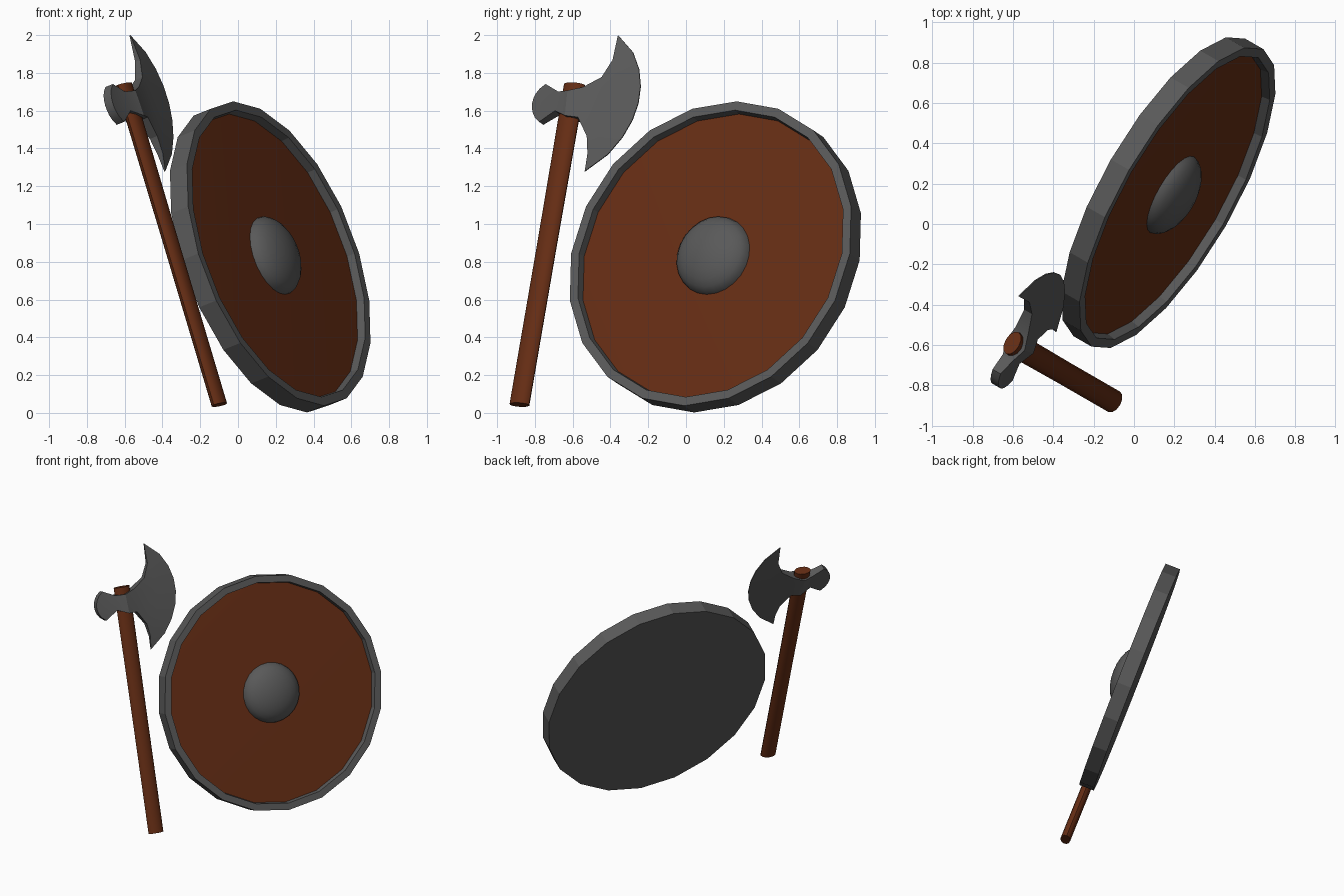
import bpy, bmesh
from math import sin, cos, pi, radians
from mathutils import Matrix, Vector

if "Cube" in bpy.data.objects:
    bpy.data.objects.remove(bpy.data.objects["Cube"])

# Common leaning frame: u sideways, v along the handle, w out of the shield front
s, c = sin(radians(19)), cos(radians(19))
U = Vector((0.5, 0.866, 0))
V = Vector((-0.866 * s, 0.5 * s, c))
W = U.cross(V)
FRAME = Matrix((U, V, W)).transposed().to_4x4()


def material(name, color):
    m = bpy.data.materials.new(name)
    m.diffuse_color = color
    m.use_nodes = True
    m.node_tree.nodes["Principled BSDF"].inputs["Base Color"].default_value = m.diffuse_color
    return m


wood = material("wood", (0.13, 0.026, 0.007, 1))
iron = material("iron", (0.1, 0.1, 0.1, 1))


def finish(name, verts, faces, mat, angle=30):
    mesh = bpy.data.meshes.new(name)
    mesh.from_pydata([FRAME @ Vector(v) for v in verts], [], faces)
    bm = bmesh.new()
    bm.from_mesh(mesh)
    bmesh.ops.remove_doubles(bm, verts=bm.verts, dist=1e-5)
    bmesh.ops.recalc_face_normals(bm, faces=bm.faces)
    bm.to_mesh(mesh)
    bm.free()
    mesh.materials.append(mat)
    ob = bpy.data.objects.new(name, mesh)
    bpy.context.collection.objects.link(ob)
    bpy.ops.object.select_all(action='DESELECT')
    ob.select_set(True)
    bpy.context.view_layer.objects.active = ob
    bpy.ops.object.shade_smooth_by_angle(angle=radians(angle))
    return ob


def lathe(name, profile, n, mat, angle=30, cu=0.22, cv=0.758):
    """Spin (radius, w) points about the shield axis; a zero radius closes the end."""
    verts, faces = [], []
    for r, w in profile:
        verts += [(cu + r * cos(2 * pi * i / n), cv + r * sin(2 * pi * i / n), w)
                  for i in range(n)]
    for k in range(len(profile) - 1):
        a, b = k * n, (k + 1) * n
        for i in range(n):
            j = (i + 1) % n
            if profile[k][0] == 0:
                faces.append((a, b + i, b + j))
            elif profile[k + 1][0] == 0:
                faces.append((a + i, a + j, b))
            else:
                faces.append((a + i, a + j, b + j, b + i))
    return finish(name, verts, faces, mat, angle)


# Shield: iron back and rim, wooden face, domed boss
lathe("shield_rim", [(0, 0.28), (0.852, 0.28), (0.852, 0.39), (0.803, 0.39),
                     (0.795, 0.335)], 20, iron, 15)
lathe("shield_face", [(0.8, 0.345), (0, 0.36)], 20, wood)
lathe("shield_boss", [(0.22 * cos(a), 0.345 + 0.115 * sin(a))
                      for a in [pi / 12 * k for k in range(6)]] + [(0, 0.46)],
      24, iron, 40)

# Handle: oval rod
N = 12
verts, faces = [], []
for v, g in ((-0.075, 0.97), (0.8, 0.97), (1.717, 1.03)):
    verts += [(-0.813 + 0.06 * g * cos(2 * pi * i / N), v,
               0.35 + 0.037 * g * sin(2 * pi * i / N)) for i in range(N)]
for k in (0, N):
    faces += [(k + i, k + (i + 1) % N, k + N + (i + 1) % N, k + N + i) for i in range(N)]
faces += [tuple(range(N)), tuple(range(2 * N, 3 * N))]
finish("axe_handle", verts, faces, wood, 40)

# Axe head: columns from poll to edge (top u, top v, bottom u, bottom v, bulge, half thickness)
COLUMNS = [
    (-0.975, 1.712, -0.975, 1.50, -0.062, 0.024),
    (-0.885, 1.667, -0.885, 1.56, 0.0, 0.032),
    (-0.815, 1.665, -0.805, 1.525, 0.0, 0.056),
    (-0.735, 1.69, -0.735, 1.522, 0.0, 0.038),
    (-0.64, 1.751, -0.669, 1.421, 0.02, 0.024),
    (-0.596, 1.85, -0.651, 1.326, 0.07, 0.016),
    (-0.597, 1.993, -0.657, 1.231, 0.225, 0.003),
]
ROWS = 8
verts, faces = [], []
for tu, tv, bu, bv, bulge, half in COLUMNS:
    for side in (1, -1):
        for k in range(ROWS + 1):
            t = k / ROWS
            verts.append((tu + (bu - tu) * t + bulge * (4 * t * (1 - t)) ** 0.8,
                          tv + (bv - tv) * t, 0.352 + side * half))
M = ROWS + 1
# Each column is a closed loop: front points down, back points up
loop = list(range(M)) + list(range(2 * M - 1, M - 1, -1))
L = len(loop)
for col in range(len(COLUMNS) - 1):
    a, b = col * L, (col + 1) * L
    for i in range(L):
        p, q = loop[i], loop[(i + 1) % L]
        faces.append((a + p, a + q, b + q, b + p))
for e in (0, (len(COLUMNS) - 1) * L):
    faces += [(e + k, e + k + 1, e + M + k + 1, e + M + k) for k in range(ROWS)]
finish("axe_head", verts, faces, iron, 20)
